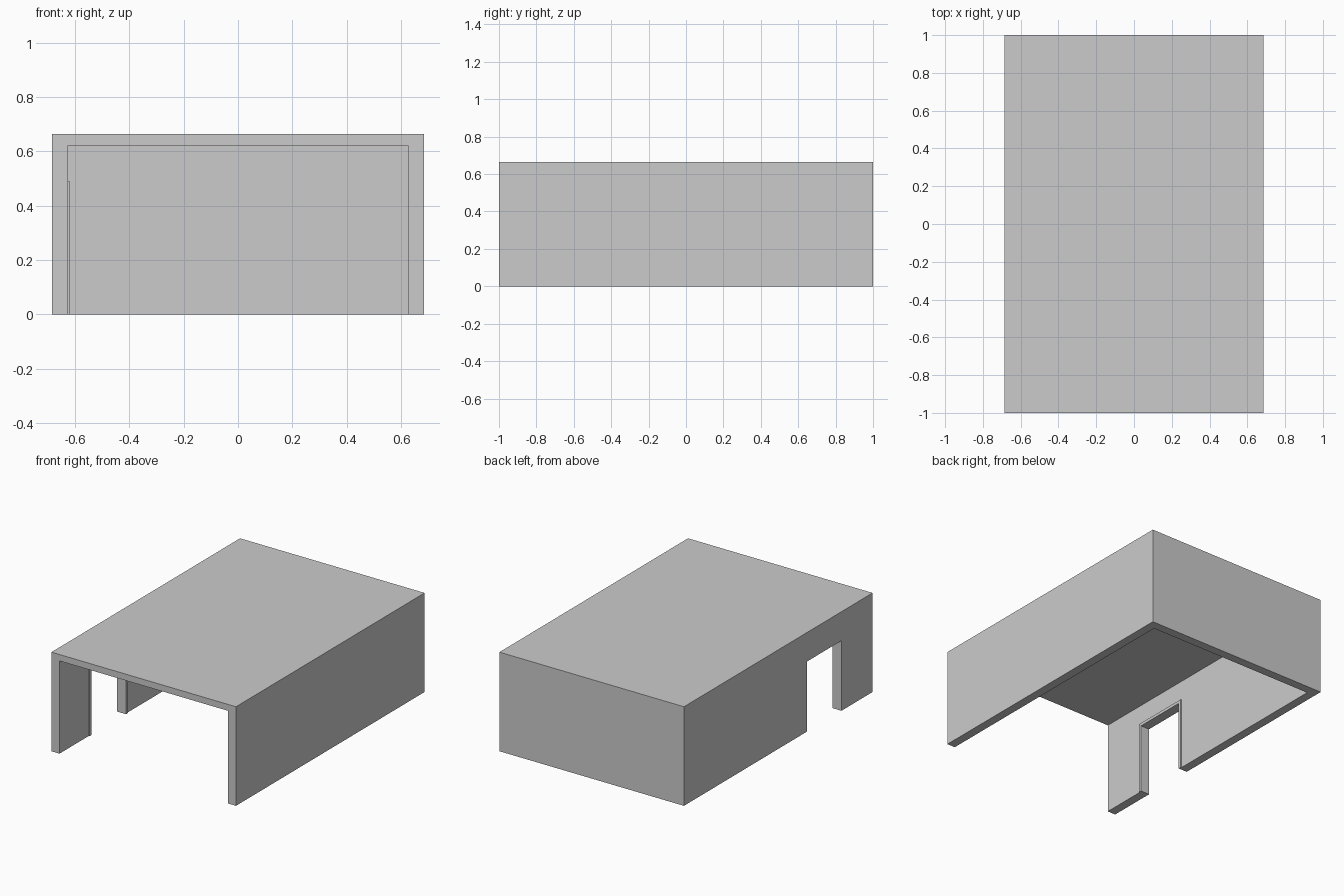
import bpy, bmesh

if "Cube" in bpy.data.objects:
    bpy.data.objects.remove(bpy.data.objects["Cube"])

# Overall sizes
W, L, H = 0.685, 1.0, 0.665        # half width, half length, height
T, CEIL = 0.06, 0.622              # wall thickness, ceiling height
D0, D1, DH = -0.67, -0.303, 0.47   # doorway front, back and height
TRIM, PROUD = 0.02, 0.006          # trim width and how far it stands out


def solid(name, outline, direction):
    """Sweep a closed outline along a direction into a solid."""
    bm = bmesh.new()
    face = bm.faces.new([bm.verts.new(p) for p in outline])
    res = bmesh.ops.extrude_face_region(bm, geom=[face], use_keep_orig=True)
    moved = [v for v in res["geom"] if isinstance(v, bmesh.types.BMVert)]
    bmesh.ops.translate(bm, verts=moved, vec=direction)
    bmesh.ops.recalc_face_normals(bm, faces=bm.faces)
    mesh = bpy.data.meshes.new(name)
    bm.to_mesh(mesh)
    bm.free()
    obj = bpy.data.objects.new(name, mesh)
    bpy.context.collection.objects.link(obj)
    return obj


def box(name, lo, hi):
    (x0, y0, z0), (x1, y1, z1) = lo, hi
    outline = [(x0, y0, z0), (x1, y0, z0), (x1, y1, z0), (x0, y1, z0)]
    return solid(name, outline, (0, 0, z1 - z0))


def cut(target, cutter):
    mod = target.modifiers.new(cutter.name, 'BOOLEAN')
    mod.operation = 'DIFFERENCE'
    mod.solver = 'EXACT'
    mod.object = cutter
    cutter.hide_render = True
    cutter.hide_set(True)


# Shell: hollow block, open at the front and underneath, doorway on the left
shell = box("building_shell", (-W, -L, 0), (W, L, H))
cut(shell, box("interior_cutter", (-W + T, -L - 0.1, -0.1), (W - T, L - T, CEIL)))
cut(shell, box("doorway_cutter", (-W - 0.1, D0, -0.1), (-W + T + 0.1, D1, DH)))

# Bake the cuts and drop the cutters
bpy.context.view_layer.update()
baked = bpy.data.meshes.new_from_object(
    shell.evaluated_get(bpy.context.evaluated_depsgraph_get()))
shell.modifiers.clear()
shell.data = baked
for name in ("interior_cutter", "doorway_cutter"):
    bpy.data.objects.remove(bpy.data.objects[name])

# Raised trim around the inside of the doorway
trim_profile = [(D0 - TRIM, 0), (D0 - TRIM, DH + TRIM), (D1 + TRIM, DH + TRIM),
                (D1 + TRIM, 0), (D1, 0), (D1, DH), (D0, DH), (D0, 0)]
solid("doorway_trim", [(-W + T, y, z) for y, z in trim_profile], (PROUD, 0, 0))
